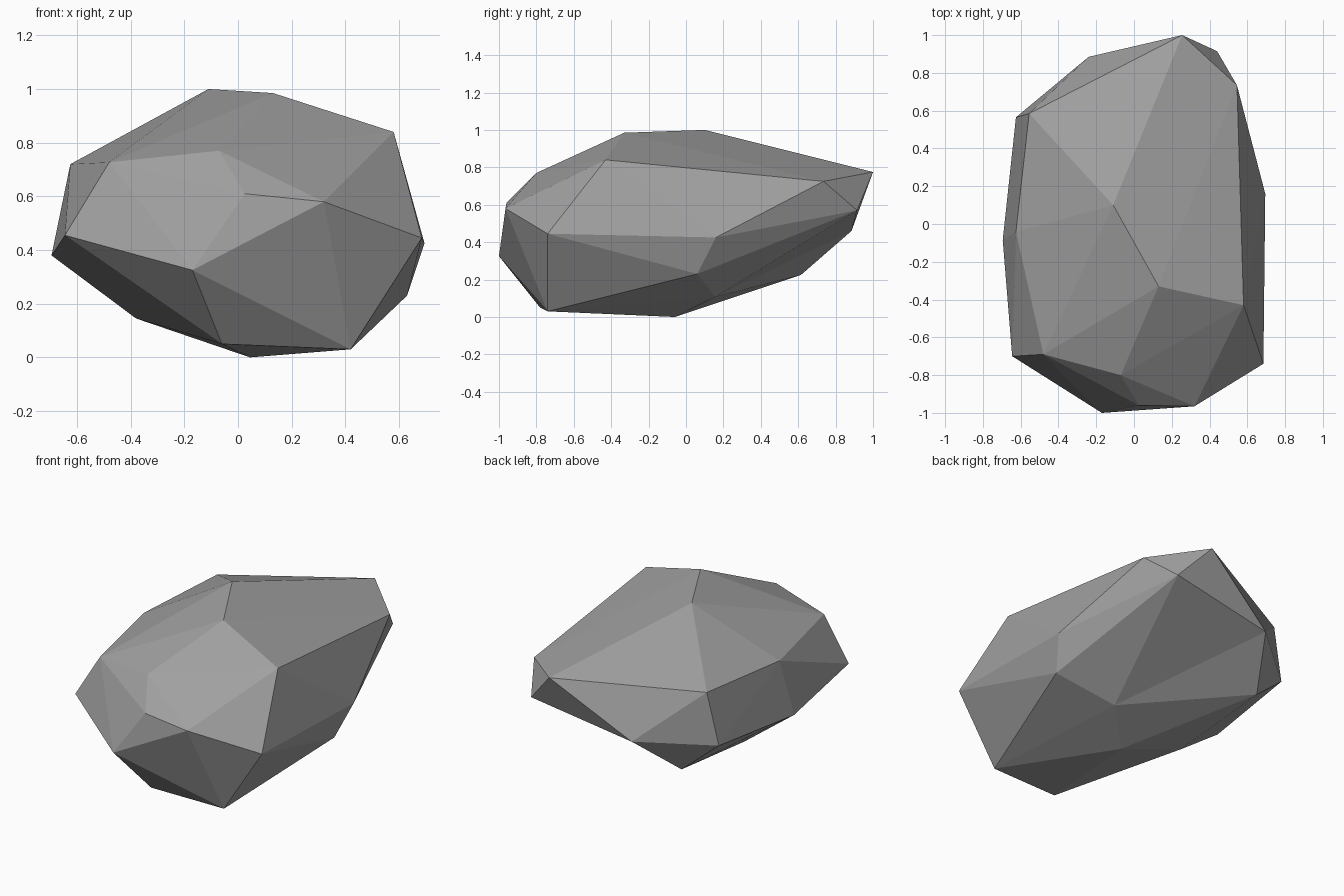
import bpy
import bmesh

cube = bpy.data.objects.get("Cube")
if cube:
    bpy.data.objects.remove(cube, do_unlink=True)

# Grey stone material
stone = bpy.data.materials.new("stone_grey")
stone.use_nodes = True
colour = (0.35, 0.35, 0.35, 1)
stone.diffuse_color = colour
stone.node_tree.nodes["Principled BSDF"].inputs["Base Color"].default_value = colour

# Corners of the boulder, grouped by side
crown = [(-.11, .1, 1), (.13, -.33, .985), (.58, -.43, .84),
         (-.625, -.04, .72), (-.48, -.69, .727), (-.07, -.8, .77)]
front = [(.025, -.96, .61), (.32, -.965, .58), (-.17, -1, .325)]
sides = [(.685, -.74, .445), (.695, .16, .425), (.63, .06, .23),
         (-.695, -.085, .38), (-.645, -.7, .455),
         (-.625, .565, .415), (-.555, .585, .74)]
back_tip = (.44, .915, .57)
back = [(.255, 1, .775), (.545, .735, .725), (-.24, .885, .46)]
back_foot = (-.4, .615, .225)
underside = [(.42, -.74, .03), (.045, -.06, 0), (-.06, -.78, .05),
             (-.38, -.04, .145), (.275, .155, .107)]

# Wrap the corners in a faceted skin
bm = bmesh.new()
for point in crown + front + sides + back + underside:
    bm.verts.new(point)
tip = bm.verts.new(back_tip)
foot = bm.verts.new(back_foot)
bmesh.ops.convex_hull(bm, input=list(bm.verts))

# Shallow crease under the back
ridge = bm.edges.get((tip, foot))
if ridge:
    bmesh.utils.edge_rotate(ridge, True)
bmesh.ops.recalc_face_normals(bm, faces=list(bm.faces))

mesh = bpy.data.meshes.new("boulder")
bm.to_mesh(mesh)
bm.free()
mesh.materials.append(stone)
boulder = bpy.data.objects.new("boulder", mesh)
bpy.context.collection.objects.link(boulder)
